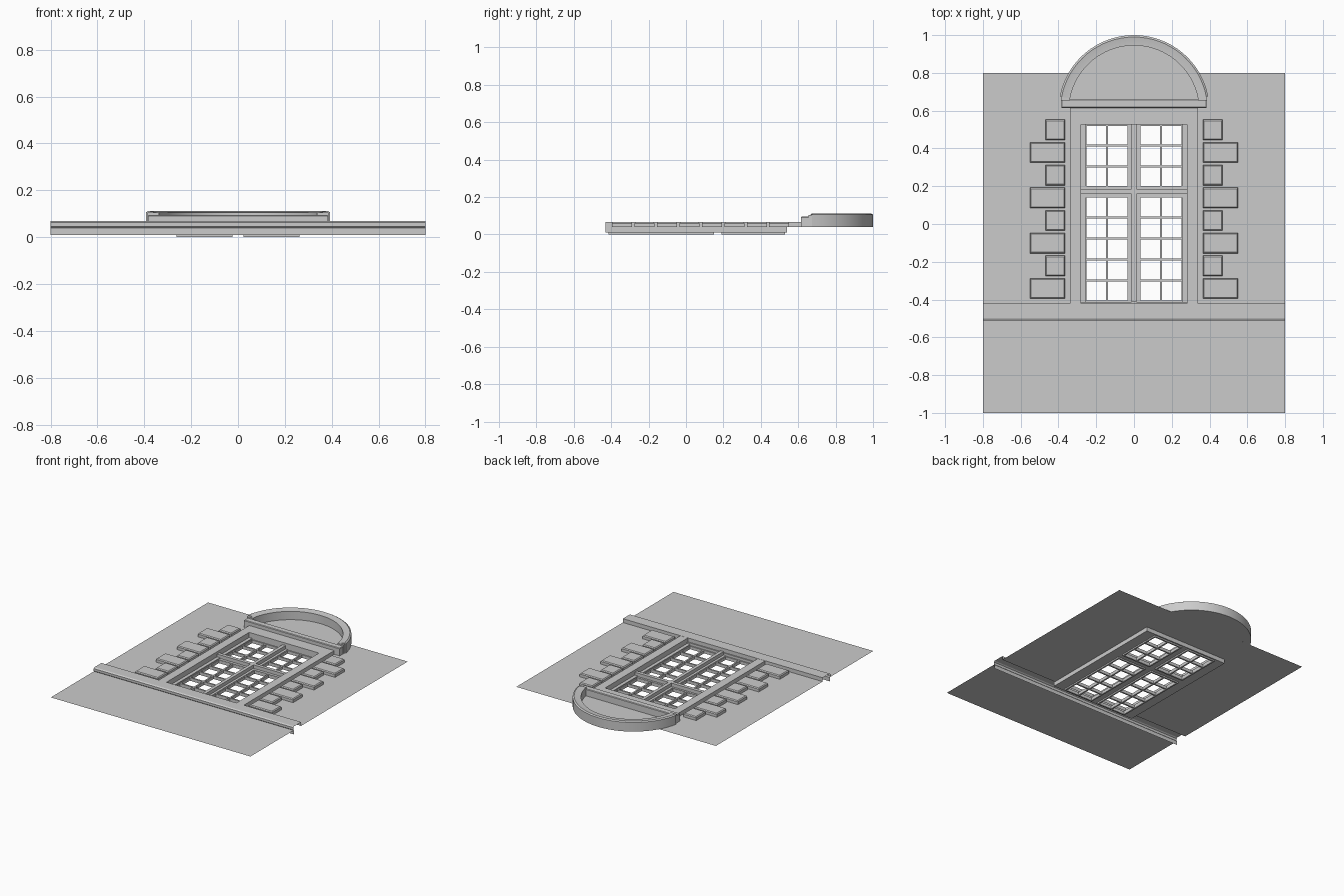
import bpy, bmesh, math

if "Cube" in bpy.data.objects:
    bpy.data.objects.remove(bpy.data.objects["Cube"])

def mesh_object(name, verts, faces):
    me = bpy.data.meshes.new(name)
    me.from_pydata(verts, [], faces)
    ob = bpy.data.objects.new(name, me)
    bpy.context.collection.objects.link(ob)
    return ob

def boxes(name, items, bevel=0):
    """One object from boxes given as (x0, x1, y0, y1, z0, z1)."""
    bm = bmesh.new()
    for x0, x1, y0, y1, z0, z1 in items:
        vs = bmesh.ops.create_cube(bm, size=1)["verts"]
        for v in vs:
            v.co = ((x0 + x1) / 2 + v.co.x * (x1 - x0),
                    (y0 + y1) / 2 + v.co.y * (y1 - y0),
                    (z0 + z1) / 2 + v.co.z * (z1 - z0))
        if bevel:
            edges = {e for v in vs for e in v.link_edges
                     if all(p.co.z > z1 - 1e-5 for p in e.verts)}
            bmesh.ops.bevel(bm, geom=list(edges), offset=bevel, segments=1, affect='EDGES')
    ob = mesh_object(name, [], [])
    bm.to_mesh(ob.data)
    bm.free()
    return ob

def both_sides(items):
    return items + [(-b, -a, *rest) for a, b, *rest in items]

WALL = 0.04

# wall sheet around the window opening
def sheet(x0, x1, y0, y1):
    return [(x0, y0, WALL), (x1, y0, WALL), (x1, y1, WALL), (x0, y1, WALL)]
verts = []
for r in [(-.8, .8, -1, -.505), (-.8, -.34, -.42, .8), (.34, .8, -.42, .8), (-.34, .34, .6, .8)]:
    verts += sheet(*r)
mesh_object("wall", verts, [tuple(range(i, i + 4)) for i in range(0, 16, 4)])

# sill moulding, an open profile run across the wall
prof = [(-.42, .04), (-.42, .068), (-.50, .068), (-.51, .062), (-.51, .045), (-.503, .038), (-.503, .01)]
n = len(prof)
mesh_object("sill_moulding", [(x, y, z) for x in (-.8, .8) for y, z in prof],
            [(i, i + 1, n + i + 1, n + i) for i in range(n - 1)])

# casing around the opening
boxes("window_casing", both_sides([(.28, .34, -.43, .54, .01, .067)])
      + [(-.34, .34, .54, .615, .04, .067), (-.28, .28, .527, .54, .01, .067),
         (-.34, .34, -.43, -.412, .01, .04)])

# fixed frame, mullion and transom
boxes("window_frame", both_sides([(.256, .28, -.412, .527, .01, .03)])
      + [(-.012, .012, -.412, .527, .01, .05), (-.28, .28, .16, .185, .01, .05)])

# sashes with glazing bars, open panes
def sash(y0, y1, rows):
    x0, x1, t = .024, .262, .011
    z = (0, .022)
    out = [(x - t / 2, x + t / 2, y0, y1, *z) for x in (x0 + t / 2, (x0 + x1) / 2, x1 - t / 2)]
    for i in range(rows + 1):
        y = y0 + t / 2 + (y1 - y0 - t) * i / rows
        out.append((x0, x1, y - t / 2, y + t / 2, *z))
    return both_sides(out)
boxes("lower_sashes", sash(-.415, .15, 5))
boxes("upper_sashes", sash(.19, .53, 3))
boxes("sash_surrounds", both_sides([(.01, .03, -.412, .527, .01, .025)])
      + [(-.26, .26, .14, .20, .01, .025)])

# alternating long and short quoins
quoins = []
for i in range(8):
    y = -.395 + .12 * i
    quoins.append((.365, .55 if i % 2 == 0 else .468, y, y + .107, WALL, .066))
boxes("quoins", both_sides(quoins), bevel=.006)

# lintel bar below the arch
boxes("lintel", [(-.384, .384, .615, .66, WALL, .095)], bevel=.004)

# arched hood: rectangular profile swept along an arc
CY, SEG = .60, 32
a0 = math.asin(.075 / .4)
hood = [(.345, .04), (.345, .105), (.352, .105), (.39, .112), (.40, .106), (.40, .04)]
m = len(hood)
verts, faces = [], []
for i in range(SEG + 1):
    a = a0 + (math.pi - 2 * a0) * i / SEG
    verts += [(r * math.cos(a), CY + r * math.sin(a), z) for r, z in hood]
    if i:
        p, q = (i - 1) * m, i * m
        faces += [(p + k, p + (k + 1) % m, q + (k + 1) % m, q + k) for k in range(m)]
faces += [tuple(range(m)), tuple(reversed(range(SEG * m, SEG * m + m)))]
ob = mesh_object("arched_hood", verts, faces)
bm = bmesh.new()
bm.from_mesh(ob.data)
bmesh.ops.recalc_face_normals(bm, faces=bm.faces)
bm.to_mesh(ob.data)
bm.free()
bpy.context.view_layer.objects.active = ob
ob.select_set(True)
bpy.ops.object.shade_smooth_by_angle(angle=math.radians(25))

# flat panel inside the arch
pts = [(.35 * math.cos(a0 + (math.pi - 2 * a0) * i / SEG),
        CY + .35 * math.sin(a0 + (math.pi - 2 * a0) * i / SEG), .045) for i in range(SEG + 1)]
pts += [(-.345, .65, .045), (.345, .65, .045)]
mesh_object("arch_panel", pts, [tuple(range(len(pts)))])

# return blocks joining arch feet to the lintel
boxes("hood_feet", both_sides([(.338, .386, .655, .675, .04, .105)]))
